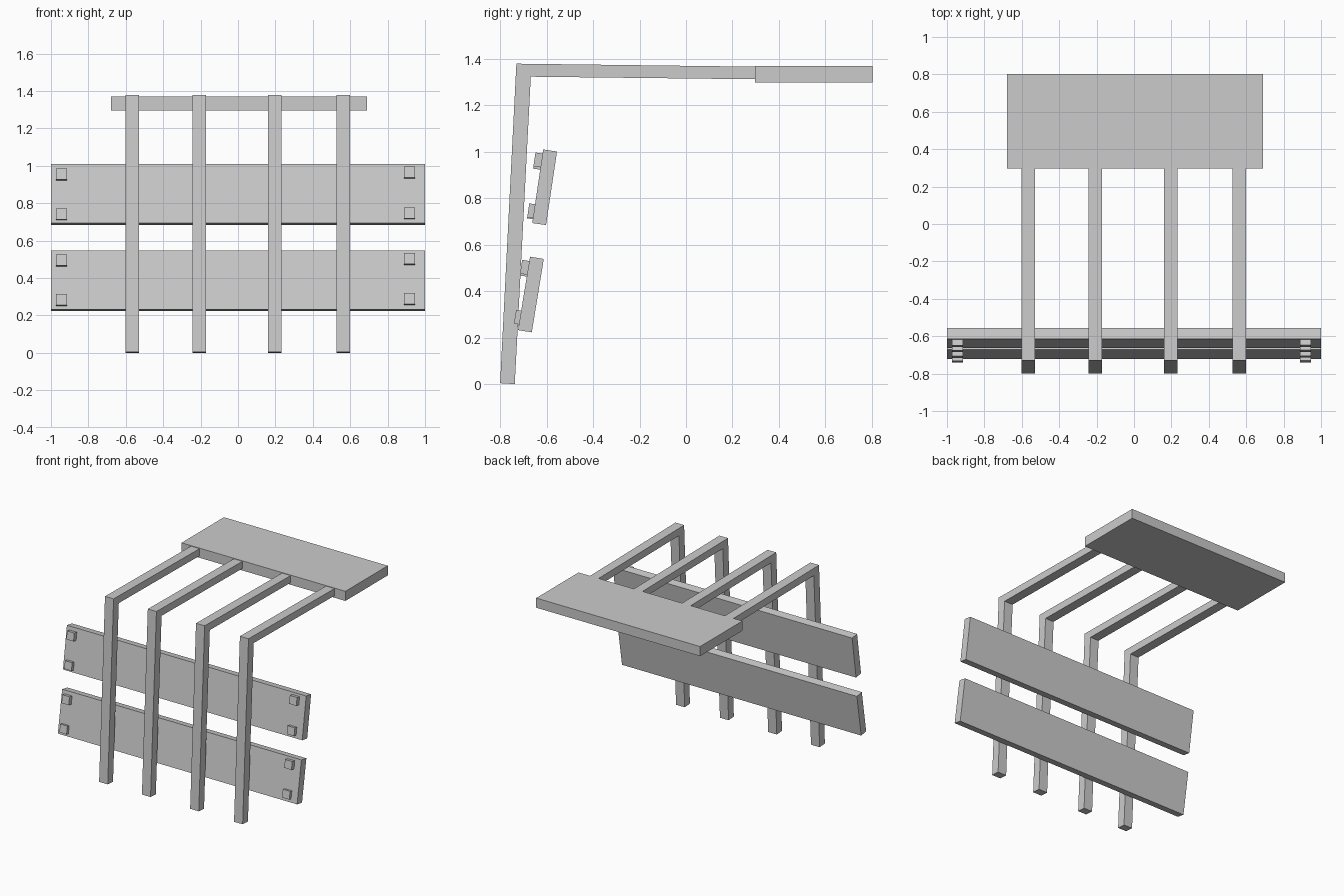
import bpy
from math import sin, cos
from mathutils import Matrix, Vector

if "Cube" in bpy.data.objects:
    bpy.data.objects.remove(bpy.data.objects["Cube"])


def mesh_object(name, verts, faces, matrix=Matrix()):
    mesh = bpy.data.meshes.new(name)
    mesh.from_pydata([matrix @ Vector(v) for v in verts], [], faces)
    obj = bpy.data.objects.new(name, mesh)
    bpy.context.collection.objects.link(obj)
    return obj


def extrude_profile(name, profile, x0, x1, matrix=Matrix()):
    """Extrude a (y, z) outline, listed clockwise seen from +x, between x0 and x1."""
    n = len(profile)
    verts = [(x, y, z) for x in (x0, x1) for y, z in profile]
    faces = [tuple(range(n)), tuple(range(2 * n - 1, n - 1, -1))]
    faces += [(i, i + n, (i + 1) % n + n, (i + 1) % n) for i in range(n)]
    return mesh_object(name, verts, faces, matrix)


def box(name, x, y, z, matrix=Matrix()):
    outline = [(y[0], z[0]), (y[0], z[1]), (y[1], z[1]), (y[1], z[0])]
    return extrude_profile(name, outline, x[0], x[1], matrix)


# Bent posts: leaning upright mitred into a long arm
bent_post = [(-0.80, 0.004), (-0.73, 1.379), (0.30, 1.366),
             (0.30, 1.312), (-0.668, 1.323), (-0.737, 0.0)]
for i, x in enumerate((-0.565, -0.207, 0.196, 0.563)):
    extrude_profile(f"bent_post_{i + 1}", bent_post, x - 0.036, x + 0.036)

# Top board held by the arms
box("top_board", (-0.68, 0.69), (0.297, 0.803), (1.297, 1.37))

# Tilted planks, each with four small blocks on the front:
# name, centre y, centre z, tilt, [(height left, height right, protrusion)]
planks = [
    ("upper_plank", -0.6085, 0.847, 0.148, [(0.957, 0.967, 0.031), (0.743, 0.748, 0.025)]),
    ("lower_plank", -0.6675, 0.3855, 0.162, [(0.497, 0.505, 0.031), (0.285, 0.290, 0.022)]),
]
for name, cy, cz, tilt, rows in planks:
    frame = Matrix.Translation((0, cy, cz)) @ Matrix.Rotation(-tilt, 4, 'X')
    box(name, (-1, 1), (-0.03, 0.03), (-0.16, 0.16), frame)
    for r, (left, right, out) in enumerate(rows):
        for side, x, height in (("left", -0.944, left), ("right", 0.917, right)):
            front = -0.03 - out
            lz = (height - cz + front * sin(tilt)) / cos(tilt)
            box(f"{name}_block_{side}_{r + 1}", (x - 0.03, x + 0.03),
                (front, -0.028), (lz - 0.03, lz + 0.03), frame)
